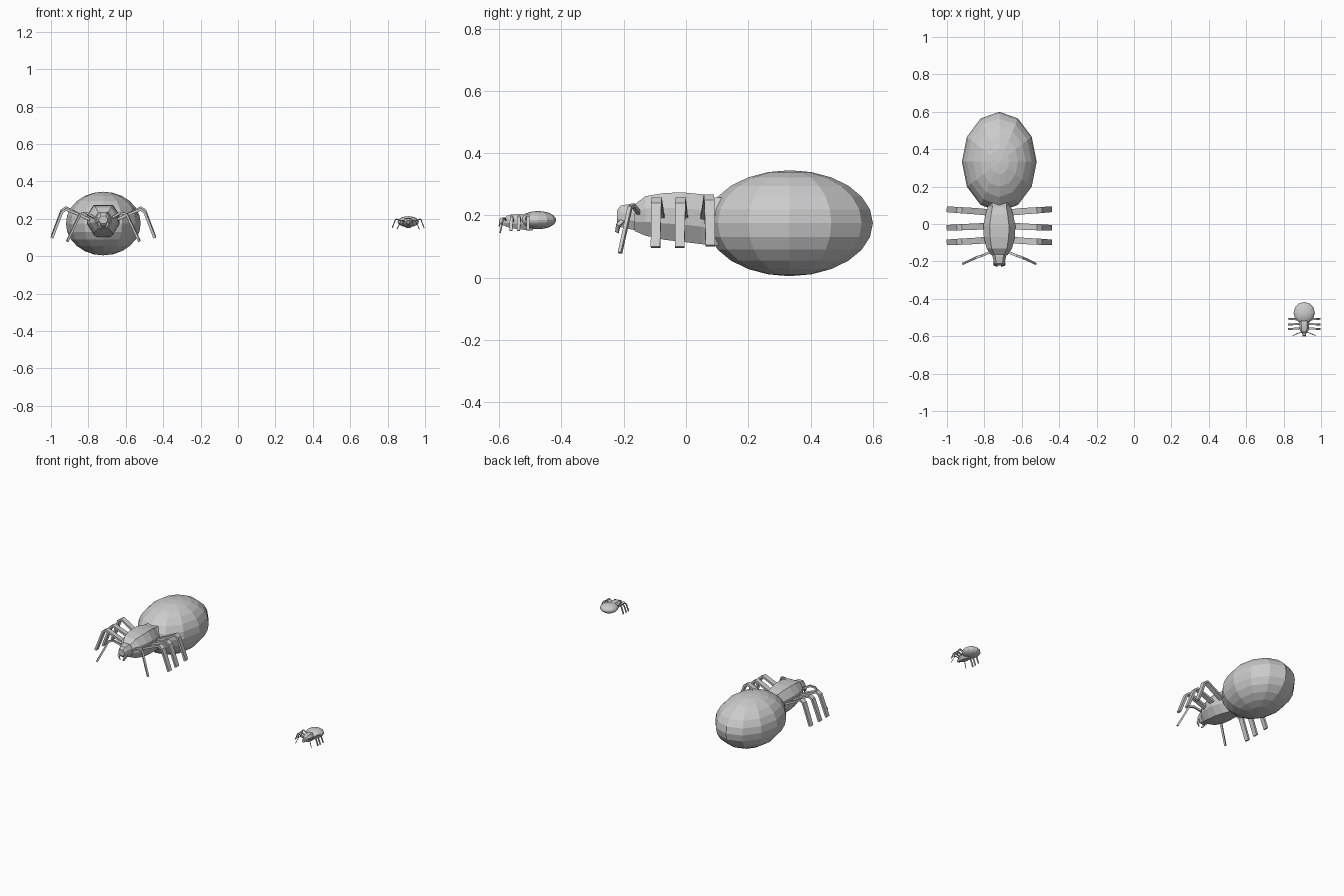
import bpy, bmesh, math
from mathutils import Vector

if "Cube" in bpy.data.objects:
    bpy.data.objects.remove(bpy.data.objects["Cube"])


def make_object(name, bm, place):
    origin, s = place
    bmesh.ops.recalc_face_normals(bm, faces=bm.faces)
    me = bpy.data.meshes.new(name)
    bm.to_mesh(me)
    bm.free()
    ob = bpy.data.objects.new(name, me)
    ob.location = origin
    ob.scale = (s, s, s)
    bpy.context.collection.objects.link(ob)
    return ob


def skin(bm, rings):
    """Bridge closed rings of points and cap both ends."""
    loops = [[bm.verts.new(p) for p in r] for r in rings]
    n = len(loops[0])
    for a, b in zip(loops, loops[1:]):
        for i in range(n):
            bm.faces.new((a[i], a[(i + 1) % n], b[(i + 1) % n], b[i]))
    bm.faces.new(loops[0])
    bm.faces.new(loops[-1][::-1])


def lofted_body(name, sections, place):
    """Sections are (y, half width, bottom z, top z), each an octagon."""
    outline = [(.6, 1), (1, .68), (1, .35), (.6, 0), (-.6, 0), (-1, .35), (-1, .68), (-.6, 1)]
    bm = bmesh.new()
    skin(bm, [[(u * w, y, lo + v * (hi - lo)) for u, v in outline]
              for y, w, lo, hi in sections])
    return make_object(name, bm, place)


def strip_pair(name, path, widths, thick, place):
    """Flat jointed limb along a path, mirrored left and right."""
    bm = bmesh.new()
    for side in (1, -1):
        pts = [Vector((p[0] * side, p[1], p[2])) for p in path]
        d = pts[-1] - pts[0]
        across = Vector((-d.y, d.x, 0)).normalized()
        rings = []
        for i, p in enumerate(pts):
            t = Vector()
            if i > 0:
                t += (p - pts[i - 1]).normalized()
            if i < len(pts) - 1:
                t += (pts[i + 1] - p).normalized()
            nrm = t.cross(across).normalized() * thick / 2
            a = across * widths[i] / 2
            rings.append([p + a + nrm, p - a + nrm, p - a - nrm, p + a - nrm])
        skin(bm, rings)
    return make_object(name, bm, place)


def insect(label, origin, s, belly_center, belly_radii):
    place = (origin, s)

    # swollen abdomen, in world units
    bm = bmesh.new()
    bmesh.ops.create_uvsphere(bm, u_segments=12, v_segments=12, radius=1)
    for v in bm.verts:
        v.co = Vector(v.co[i] * belly_radii[i] for i in range(3))
    make_object(label + "_abdomen", bm, (belly_center, 1))

    # thorax
    lofted_body(label + "_thorax", [
        (-.165, .045, .150, .235), (-.13, .068, .135, .262), (-.07, .083, .122, .272),
        (-.01, .086, .115, .274), (.05, .074, .108, .268), (.09, .062, .102, .258),
        (.13, .068, .105, .258)], place)

    # head
    lofted_body(label + "_head", [
        (-.222, .022, .175, .215), (-.21, .028, .162, .232),
        (-.175, .036, .155, .237), (-.15, .045, .15, .235)], place)

    # jaws
    strip_pair(label + "_jaws", [(.022, -.20, .185), (.026, -.217, .17), (.012, -.222, .145)],
               (.014, .012, .004), .012, place)

    # three side leg pairs
    for part, y0, y1, lift in (("rear_legs", .062, .078, .01), ("middle_legs", -.01, -.02, 0),
                               ("fore_legs", -.085, -.098, 0)):
        path = [(.06, y0, .19), (.125, y0 + (y1 - y0) * .4, .22),
                (.20, y0 + (y1 - y0) * .7, .25 + lift),
                (.222, y0 + (y1 - y0) * .8, .235 + lift), (.275, y1, .098 + lift / 2)]
        strip_pair(label + "_" + part, path, (.034, .034, .033, .033, .03), .014, place)

    # thin front feelers
    strip_pair(label + "_feelers",
               [(.035, -.145, .2), (.095, -.170, .232), (.125, -.18, .225), (.193, -.212, .08)],
               (.013, .013, .013, .011), .012, place)


insect("large_insect", (-.72, 0, 0), 1.0, (-.72, .333, .175), (.2, .267, .17))
insect("small_insect", (.91, -.531, .12), .31, (.91, -.475, .185), (.057, .058, .029))
